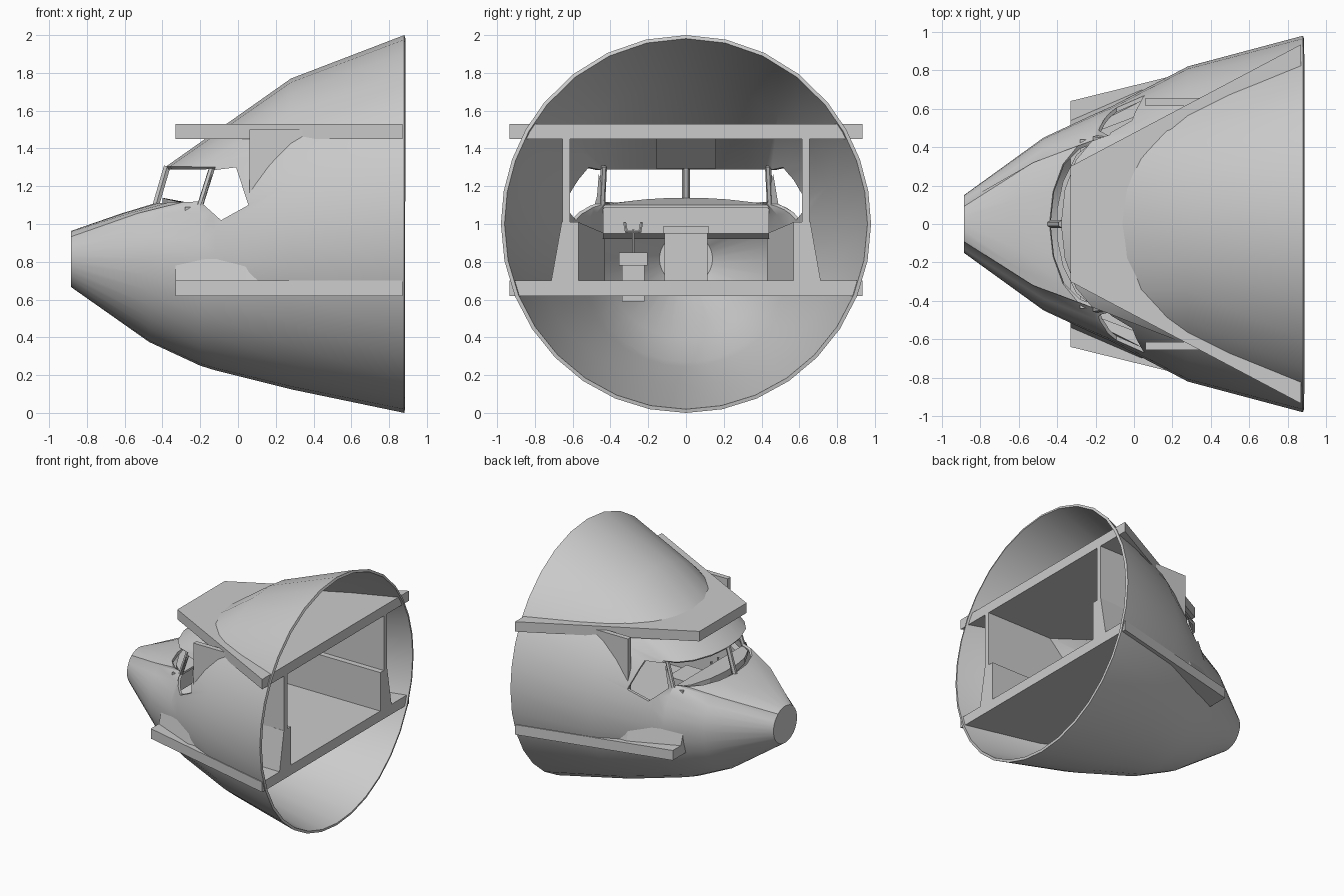
import bpy, bmesh, math
from mathutils import Vector

if "Cube" in bpy.data.objects:
    bpy.data.objects.remove(bpy.data.objects["Cube"])

grey = bpy.data.materials.new("light_grey")
grey.diffuse_color = (0.6, 0.6, 0.6, 1)
grey.use_nodes = True
grey.node_tree.nodes["Principled BSDF"].inputs["Base Color"].default_value = grey.diffuse_color


def make(name, verts, faces):
    """Mesh object with consistent outward normals."""
    bm = bmesh.new()
    vs = [bm.verts.new(v) for v in verts]
    for f in faces:
        bm.faces.new([vs[i] for i in f])
    bmesh.ops.recalc_face_normals(bm, faces=bm.faces)
    me = bpy.data.meshes.new(name)
    bm.to_mesh(me)
    bm.free()
    me.materials.append(grey)
    ob = bpy.data.objects.new(name, me)
    bpy.context.collection.objects.link(ob)
    return ob


def loft(name, rings):
    """Closed solid through rings that have equal point counts."""
    n = len(rings[0])
    faces = [tuple(range(n)), tuple(range((len(rings) - 1) * n, len(rings) * n))]
    for r in range(len(rings) - 1):
        for i in range(n):
            j = (i + 1) % n
            faces.append((r * n + i, r * n + j, (r + 1) * n + j, (r + 1) * n + i))
    return make(name, [p for ring in rings for p in ring], faces)


def slab(name, plan, z0, z1):
    return loft(name, [[(x, y, z) for x, y in plan] for z in (z0, z1)])


def box(name, x0, x1, y0, y1, z0, z1):
    return slab(name, [(x0, y0), (x1, y0), (x1, y1), (x0, y1)], z0, z1)


def side_prism(name, outline, y0, y1):
    return loft(name, [[(x, y, z) for x, z in outline] for y in (y0, y1)])


def bar(name, a, b, r, sides=6):
    a, b = Vector(a), Vector(b)
    q = (b - a).to_track_quat('Z', 'Y')
    ring = [q @ Vector((r * math.cos(2 * math.pi * i / sides),
                        r * math.sin(2 * math.pi * i / sides), 0)) for i in range(sides)]
    return loft(name, [[p + v for v in ring] for p in (a, b)])


# Fuselage stations: x, centre z, half width, depth below, height above,
# then the top-centre x and z where the upper part sweeps forward
stations = [
    (-0.885, 0.815, 0.150, 0.148, 0.148, None),
    (-0.47, 0.815, 0.450, 0.440, 0.380, (-0.62, 1.055)),
    (-0.20, 0.830, 0.575, 0.580, 0.450, (-0.44, 1.11)),    # windscreen base
    (-0.12, 0.845, 0.610, 0.620, 0.710, (-0.38, 1.305)),   # windscreen top
    (0.28, 0.920, 0.820, 0.795, 0.850, None),
    (0.88, 1.000, 0.980, 1.000, 1.000, None),
]
quarter = [0, 10, 20, 30, 40, 52.5, 65, 77.5, 90]
CREASE = 40
angles = ([-90 + 11.25 * i for i in range(8)] + quarter
          + [180 - a for a in reversed(quarter[:-1])] + [180 + 11.25 * i for i in range(1, 8)])


def hull_point(st, deg):
    x, zc, a, down, up, top = st
    t = math.radians(deg)
    y, s = a * math.cos(t), math.sin(t)
    z = zc + s * (up if s > 0 else down)
    lean = deg if deg <= 90 else 180 - deg
    if top and lean > CREASE:
        c = math.radians(CREASE)
        w = math.radians((lean - CREASE) / (90 - CREASE) * 90)
        zk = zc + up * math.sin(c)
        y = math.copysign(a * math.cos(c) * math.cos(w), y) if lean < 90 else 0
        x += (top[0] - x) * math.sin(w)
        z = zk + (top[1] - zk) * math.sin(w)
    return (x, y, z)


n = len(angles)
verts = [hull_point(st, a) for st in stations for a in angles]
faces = [tuple(range(n))]
for r in range(5):
    for i in range(n):
        j = (i + 1) % n
        if r == 2 and 8 + 4 <= i < 8 + 12:      # open windscreen
            continue
        faces.append((r * n + i, r * n + j, (r + 1) * n + j, (r + 1) * n + i))
hull = make("fuselage_shell", verts, faces)

# Make sure the skin faces outward before thickening inward
me = hull.data
cap = min(me.polygons, key=lambda p: p.center.x)
if cap.normal.x > 0:
    me.flip_normals()
mod = hull.modifiers.new("skin", 'SOLIDIFY')
mod.thickness = 0.02
mod.offset = -1
bpy.context.view_layer.objects.active = hull
bpy.ops.object.modifier_apply(modifier=mod.name)

# Side windows cut through the skin
outline = [(-0.13, 1.285), (-0.01, 1.30), (0.055, 1.10), (-0.09, 1.02), (-0.185, 1.105)]
for s in (-1, 1):
    cutter = side_prism("window_cutter", outline, s * 0.3, s * 0.9)
    cutter.hide_render = True
    mod = hull.modifiers.new("window", 'BOOLEAN')
    mod.operation = 'DIFFERENCE'
    mod.solver = 'EXACT'
    mod.object = cutter
    bpy.ops.object.modifier_apply(modifier=mod.name)
    bpy.data.objects.remove(cutter)
hull.select_set(True)
bpy.ops.object.shade_smooth_by_angle(angle=math.radians(28))
hull.select_set(False)

# Floor and ceiling decks
for name, y0, z0 in (("floor_deck", 0.64, 0.62), ("ceiling_deck", 0.30, 1.45)):
    slab(name, [(-0.33, -y0), (0.87, -0.935), (0.87, 0.935), (-0.33, y0)], z0, z0 + 0.08)

# Window posts
bar("centre_post", (-0.435, 0, 1.10), (-0.375, 0, 1.305), 0.02)

for s, side in ((-1, "left"), (1, "right")):
    bar(side + "_window_post", (-0.20, s * 0.445, 1.10), (-0.135, s * 0.435, 1.305), 0.017)
    # Upper cabin wall, and the lower wall that narrows towards the nose
    box(side + "_upper_wall", 0.06, 0.87, s * 0.615, s * 0.655, 0.98, 1.50)
    loft(side + "_lower_wall", [
        [(x, s * yi, 0.69), (x, s * yb, 0.69), (x, s * yt, zt), (x, s * yi, zt)]
        for x, yi, yb, yt, zt in ((-0.33, 0.43, 0.54, 0.455, 0.95),
                                  (0.04, 0.57, 0.70, 0.64, 1.01),
                                  (0.87, 0.57, 0.715, 0.658, 1.01))])

# Instrument panel with its glare shield
plan = [(-0.20, 0.44), (-0.30, 0.36), (-0.37, 0.22), (-0.40, 0.08)]
plan = plan + [(x, -y) for x, y in reversed(plan)]
loft("glare_shield", [[(x, y, 1.085) for x, y in plan],
                      [(x, y, 1.14 - 0.2 * y * y) for x, y in plan]])
side_prism("instrument_panel", [(-0.28, 0.92), (-0.22, 0.95), (-0.22, 1.09), (-0.28, 1.09)],
           -0.44, 0.44)

# Overhead panel
side_prism("overhead_panel", [(-0.31, 1.295), (-0.27, 1.295), (-0.08, 1.455), (-0.13, 1.455)],
           -0.16, 0.16)

# Centre pedestal
box("pedestal", -0.24, 0.06, -0.115, 0.115, 0.69, 0.95)
box("pedestal_top", -0.24, 0.08, -0.12, 0.12, 0.95, 0.99)

# Control column with a two-handled yoke
cy = -0.28
box("column_base", -0.12, 0.0, cy - 0.06, cy + 0.06, 0.59, 0.80)
box("column_head", -0.13, 0.01, cy - 0.075, cy + 0.075, 0.78, 0.85)
bar("column_rod", (-0.06, cy, 0.85), (-0.06, cy, 0.97), 0.008)
bar("yoke_bar", (-0.06, cy - 0.04, 0.96), (-0.06, cy + 0.04, 0.96), 0.009)
for s in (-1, 1):
    bar("yoke_handle", (-0.06, cy + s * 0.035, 0.955), (-0.06, cy + s * 0.045, 1.01), 0.009)
